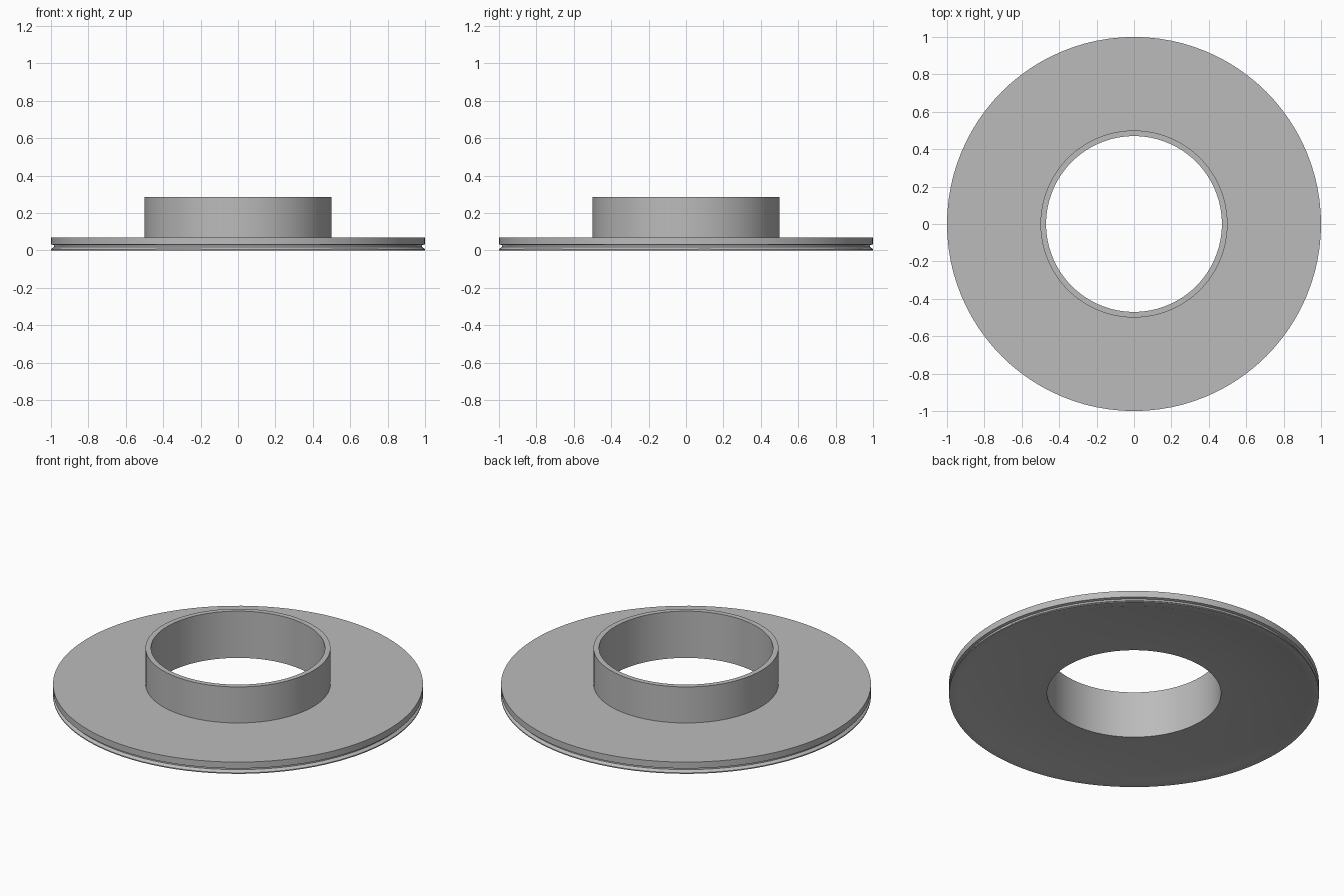
import bpy, bmesh, math

cube = bpy.data.objects.get("Cube")
if cube:
    bpy.data.objects.remove(cube, do_unlink=True)

SEGMENTS = 96

grey = bpy.data.materials.new("plain_grey")
grey.use_nodes = True
colour = (0.5, 0.5, 0.5, 1)
grey.diffuse_color = colour
grey.node_tree.nodes["Principled BSDF"].inputs["Base Color"].default_value = colour


def lathe(name, profile):
    """Spin a closed (radius, height) profile around the z axis."""
    bm = bmesh.new()
    verts = [bm.verts.new((r, 0, z)) for r, z in profile]
    edges = [bm.edges.new((v, verts[i - 1])) for i, v in enumerate(verts)]
    bmesh.ops.spin(bm, geom=verts + edges, cent=(0, 0, 0), axis=(0, 0, 1),
                   angle=math.tau, steps=SEGMENTS, use_merge=True)
    bmesh.ops.remove_doubles(bm, verts=bm.verts, dist=1e-5)
    bmesh.ops.recalc_face_normals(bm, faces=bm.faces)
    mesh = bpy.data.meshes.new(name)
    bm.to_mesh(mesh)
    bm.free()
    mesh.materials.append(grey)
    obj = bpy.data.objects.new(name, mesh)
    bpy.context.collection.objects.link(obj)
    bpy.ops.object.select_all(action='DESELECT')
    obj.select_set(True)
    bpy.context.view_layer.objects.active = obj
    bpy.ops.object.shade_smooth_by_angle(angle=math.radians(25))
    return obj


# Flange with a raised collar, a grooved outer edge and a shallow underside lip
lathe("collared_flange", [
    (0.47, 0.285), (0.5, 0.285), (0.5, 0.07),    # collar
    (1.0, 0.07), (1.0, 0.032),                   # upper disc edge
    (0.985, 0.028), (0.985, 0.018),              # edge groove
    (1.0, 0.006), (1.0, 0.0),                    # bottom lip
    (0.957, 0.0), (0.94, 0.006), (0.47, 0.006),  # recessed underside
])
